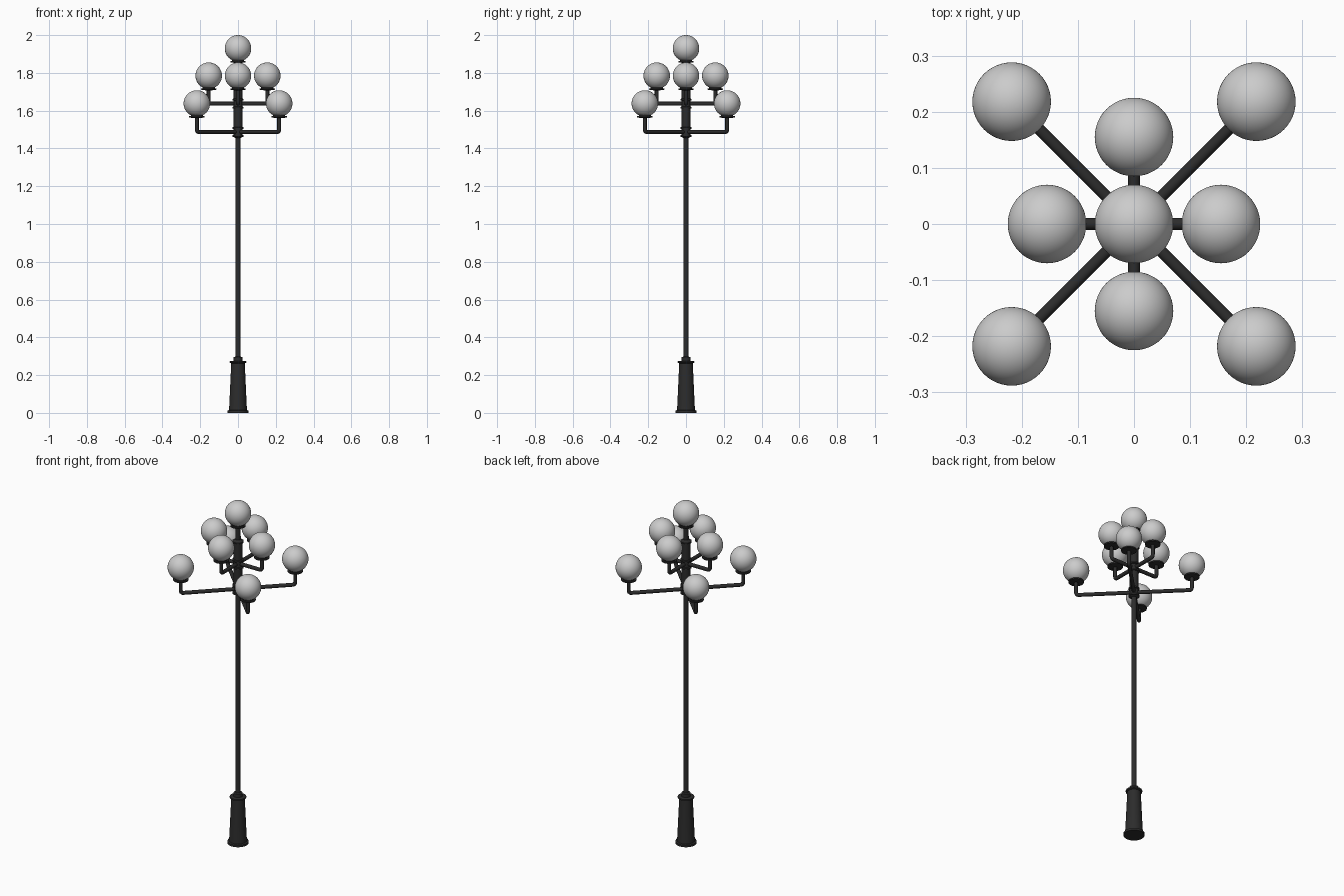
import bpy, math
from mathutils import Vector

if "Cube" in bpy.data.objects:
    bpy.data.objects.remove(bpy.data.objects["Cube"])

metal = bpy.data.materials.new("dark_metal")
metal.diffuse_color = (0.025, 0.025, 0.025, 1)
metal.use_nodes = True
metal.node_tree.nodes["Principled BSDF"].inputs["Base Color"].default_value = metal.diffuse_color


def finish(obj, mat=None):
    if mat:
        obj.data.materials.append(mat)
    bpy.ops.object.select_all(action='DESELECT')
    obj.select_set(True)
    bpy.context.view_layer.objects.active = obj
    bpy.ops.object.shade_smooth_by_angle(angle=math.radians(35))
    return obj


def mesh_object(name, verts, faces):
    mesh = bpy.data.meshes.new(name)
    mesh.from_pydata(verts, [], faces)
    obj = bpy.data.objects.new(name, mesh)
    bpy.context.collection.objects.link(obj)
    return finish(obj, metal)


def lathe(name, profile, origin=(0, 0, 0), n=32):
    """Revolve (radius, z) points around a vertical axis and cap both ends."""
    ox, oy, oz = origin
    verts, faces = [], []
    for r, z in profile:
        for i in range(n):
            a = 2 * math.pi * i / n
            verts.append((ox + r * math.cos(a), oy + r * math.sin(a), oz + z))
    for k in range(len(profile) - 1):
        for i in range(n):
            j = (i + 1) % n
            faces.append((k * n + i, k * n + j, (k + 1) * n + j, (k + 1) * n + i))
    faces.append(tuple(reversed(range(n))))
    faces.append(tuple(range((len(profile) - 1) * n, len(profile) * n)))
    return mesh_object(name, verts, faces)


def arm(name, angle, reach, z, top, r=0.0105, bend=0.014, n=16):
    """Tube running outward, then turning up through a small elbow."""
    path = [(0.0, 0.0, 0.0)]
    for k in range(6):
        t = math.pi / 2 * k / 5
        path.append((reach - bend + bend * math.sin(t), bend - bend * math.cos(t), t))
    path.append((reach, top - z, math.pi / 2))
    out = Vector((math.cos(angle), math.sin(angle), 0))
    side = Vector((-math.sin(angle), math.cos(angle), 0))
    up = Vector((0, 0, 1))
    verts, faces = [], []
    for d, h, t in path:
        normal = up * math.cos(t) - out * math.sin(t)
        for i in range(n):
            a = 2 * math.pi * i / n
            verts.append(out * d + up * (z + h) + (side * math.cos(a) + normal * math.sin(a)) * r)
    for k in range(len(path) - 1):
        for i in range(n):
            j = (i + 1) % n
            faces.append((k * n + i, k * n + j, (k + 1) * n + j, (k + 1) * n + i))
    faces += [tuple(reversed(range(n))), tuple(range((len(path) - 1) * n, len(path) * n))]
    return mesh_object(name, verts, faces)


def lamp(name, x, y, z):
    """Globe resting in a flanged holder."""
    bpy.ops.mesh.primitive_uv_sphere_add(segments=48, ring_count=32, radius=0.07, location=(x, y, z))
    bpy.context.object.name = name + "_globe"
    finish(bpy.context.object)
    lathe(name + "_holder", [(0.013, -0.078), (0.041, -0.074), (0.041, -0.067),
                             (0.032, -0.067), (0.032, -0.058)], (x, y, z))


# Tapered pedestal with foot plate and collar
lathe("pedestal", [(0.056, 0), (0.056, 0.012), (0.048, 0.015), (0.046, 0.04), (0.036, 0.262),
                   (0.044, 0.266), (0.044, 0.273), (0.024, 0.276), (0.024, 0.295), (0.014, 0.298)])

# Slim pole, thicker upper sleeve and top neck
lathe("pole", [(0.014, 0.28), (0.014, 1.47)])
lathe("upper_sleeve", [(0.014, 1.455), (0.023, 1.46), (0.023, 1.77), (0.013, 1.778), (0.013, 1.86)])

# Raised rings around the arm joints and sleeve top
for z in (1.466, 1.508, 1.616, 1.658, 1.765):
    lathe("sleeve_ring", [(0.022, -0.006), (0.03, -0.004), (0.03, 0.004), (0.022, 0.006)], (0, 0, z))

# Two tiers of four arms, each carrying a globe
tiers = (("lower", 0.218 * math.sqrt(2), 1.487, 1.638, math.pi / 4),
         ("middle", 0.155, 1.637, 1.785, 0))
for tier, reach, arm_z, globe_z, start in tiers:
    for i in range(4):
        a = start + i * math.pi / 2
        arm(tier + "_arm", a, reach, arm_z, globe_z - 0.072)
        lamp(tier, reach * math.cos(a), reach * math.sin(a), globe_z)

# Globe at the top
lamp("top", 0, 0, 1.93)
